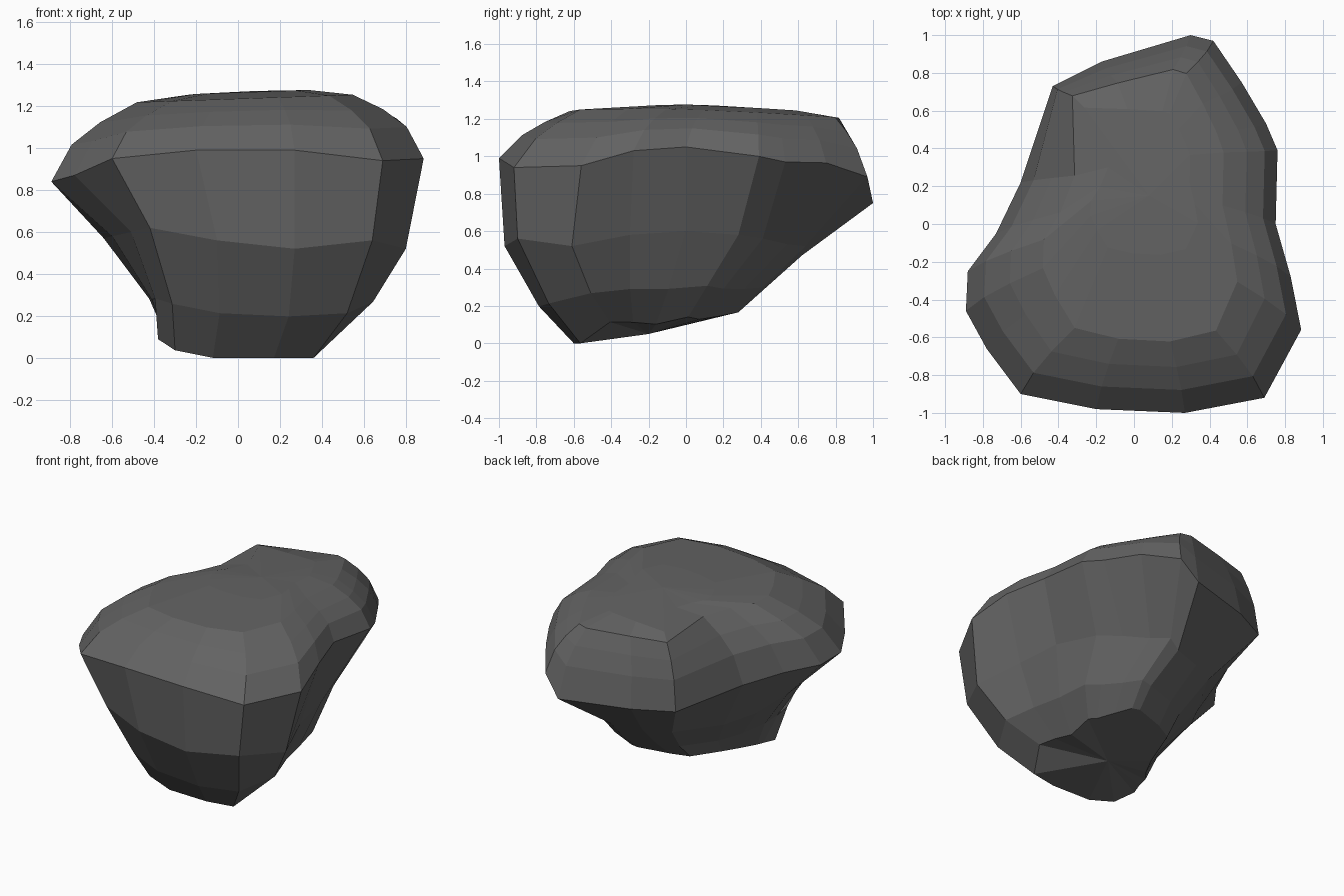
import bpy, bmesh
from mathutils import Vector

if "Cube" in bpy.data.objects:
    bpy.data.objects.remove(bpy.data.objects["Cube"])

# Widest ridge of the boulder, counter-clockwise from the front right corner
ridge = [Vector(p) for p in (
    (.69, -.92, .94), (.885, -.56, .95), (.83, -.28, 1.03), (.75, 0, 1.05),
    (.76, .39, 1.0), (.70, .53, .97), (.57, .75, .965), (.42, .97, .89),
    (.30, 1.0, .75), (-.17, .86, .75), (-.43, .73, .75), (-.60, .22, .79),
    (-.73, -.05, .81), (-.88, -.25, .83), (-.89, -.46, .84),
    (-.78, -.66, .87), (-.60, -.90, .95), (-.20, -.98, .99), (.27, -1.0, .99))]

# Waist below the ridge, where the sides cut in
waist = [Vector(p) for p in (
    (.64, -.90, .56), (.80, -.61, .52), (.70, -.30, .58), (.65, 0, .60),
    (.55, .28, .58), (.44, .41, .56), (.32, .54, .53), (.23, .64, .52),
    (.15, .62, .47), (-.05, .56, .46), (-.22, .47, .45), (-.40, .15, .43),
    (-.52, -.05, .47), (-.64, -.22, .57), (-.60, -.50, .58),
    (-.51, -.68, .60), (-.42, -.87, .62), (-.10, -.96, .56), (.27, -.97, .52))]


def foot_point(p):
    x, y = p.x * .45 + .05, p.y * .44 - .16
    if p.x < 0 and p.y < -.6:        # heel at the front left
        x -= .08
    elif p.x < -.5 and p.y > -.3:    # hollow at the back left
        y -= .03
    rise = 1.2 * max(0, x * x - .13) if x > 0 else .6 * max(0, x * x - .03)
    return Vector((x, y, max(0, .2 * (y + .55)) + rise))


def shoulder_point(f, w):
    # Between foot and waist: fuller to the front right, hollow to the left and back
    p = f.lerp(w, .38)
    x = .05 + (p.x - .05) * (1.08 if p.x > 0 else .97)
    y = -.17 + (p.y + .17) * (1.08 if p.y < 0 else 1.0)
    return Vector((x + .02, y, p.z))


def crown_point(p, sx, sy, rise):
    # Pull the ridge toward the crown centre and lift it to the sloping top;
    # the back left corner stays steep
    k = 1 + 1.2 * min(0, p.x) if p.y > .5 else 1
    sx, sy = 1 - (1 - sx) * k, 1 - (1 - sy) * k
    x, y = .08 + (p.x - .08) * sx, .35 + (p.y - .35) * sy
    top = 1.235 + .035 * x - .045 * max(0, y)
    return Vector((x, y, p.z + (top - p.z) * rise))


foot = [foot_point(p) for p in ridge]
rings = [foot, [shoulder_point(f, w) for f, w in zip(foot, waist)], waist, ridge]
for sx, sy, rise in ((.90, .91, .48), (.76, .82, .76), (.58, .72, 1.0)):
    rings.append([crown_point(p, sx, sy, rise) for p in ridge])
rings.append([crown_point(p, .32, .38, 1) + Vector((0, 0, .03)) for p in ridge])

# Skin the rings and close the underside and crown with fans
bm = bmesh.new()
loops = [[bm.verts.new(p) for p in ring] for ring in rings]
n = len(ridge)
for lo, hi in zip(loops, loops[1:]):
    for i in range(n):
        j = (i + 1) % n
        bm.faces.new((lo[i], lo[j], hi[j], hi[i]))
for loop, tip in ((loops[0], (.05, -.2, .05)), (loops[-1], (.08, .15, 1.272))):
    v = bm.verts.new(tip)
    for i in range(n):
        bm.faces.new((loop[i], loop[(i + 1) % n], v))
bmesh.ops.recalc_face_normals(bm, faces=bm.faces)

mesh = bpy.data.meshes.new("boulder")
bm.to_mesh(mesh)
bm.free()
stone = bpy.data.materials.new("dark grey stone")
stone.diffuse_color = (.125, .125, .125, 1)
stone.use_nodes = True
stone.node_tree.nodes["Principled BSDF"].inputs["Base Color"].default_value = stone.diffuse_color
mesh.materials.append(stone)
boulder = bpy.data.objects.new("boulder", mesh)
bpy.context.collection.objects.link(boulder)
